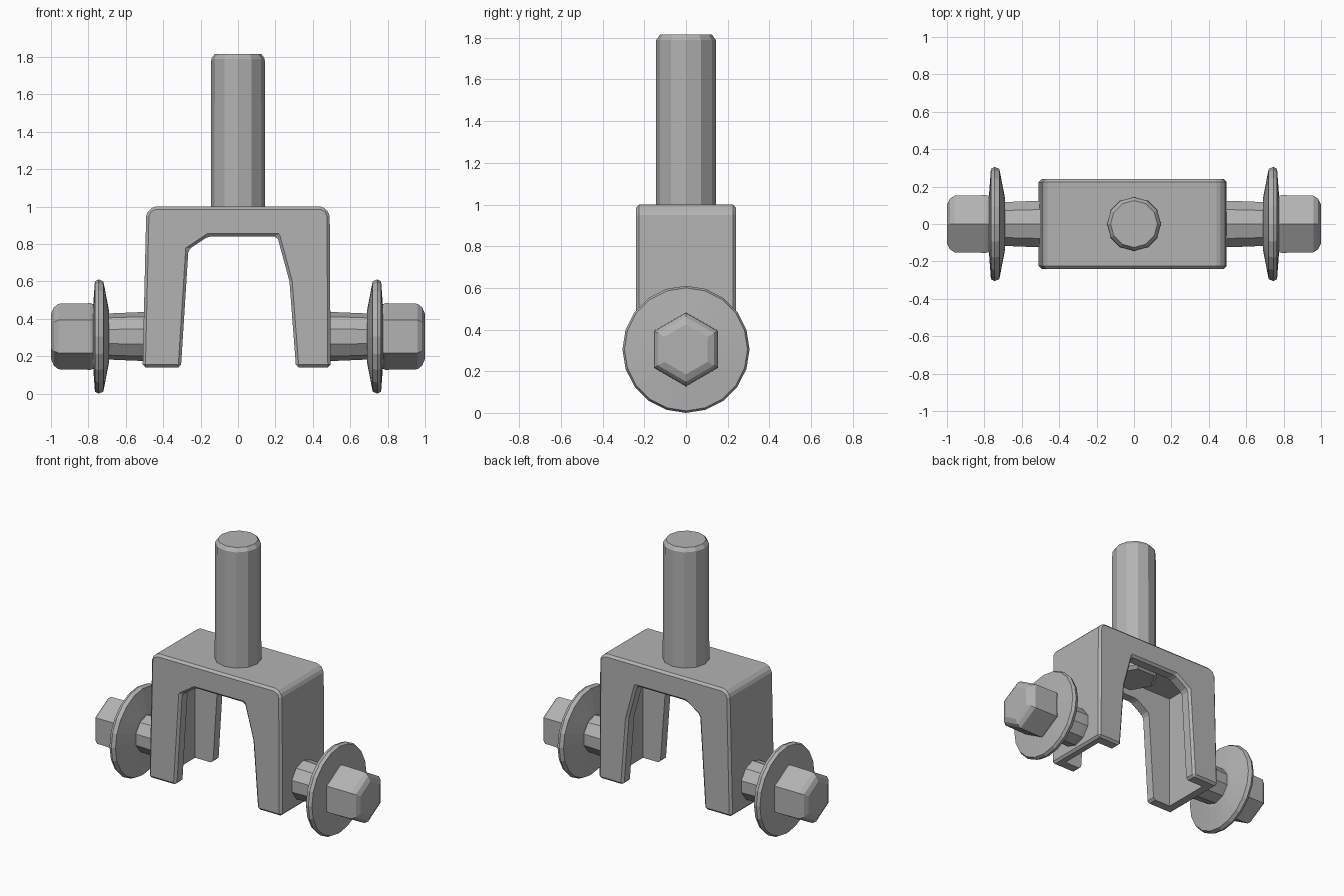
import bpy, bmesh, math
from mathutils import Matrix

cube = bpy.data.objects.get("Cube")
if cube:
    bpy.data.objects.remove(cube, do_unlink=True)

# One plain metal colour
metal = bpy.data.materials.new("grey metal")
metal.use_nodes = True
colour = (0.45, 0.45, 0.45, 1)
metal.diffuse_color = colour
metal.node_tree.nodes["Principled BSDF"].inputs["Base Color"].default_value = colour


def finish(bm, name):
    bmesh.ops.recalc_face_normals(bm, faces=bm.faces)
    mesh = bpy.data.meshes.new(name)
    bm.to_mesh(mesh)
    bm.free()
    mesh.materials.append(metal)
    obj = bpy.data.objects.new(name, mesh)
    bpy.context.collection.objects.link(obj)
    return obj


def lathe(name, profile, sides, matrix, turn=0.0):
    """Closed solid made of rings (height, radius) along local z."""
    bm = bmesh.new()
    rings = []
    for h, r in profile:
        angles = [turn + math.tau * i / sides for i in range(sides)]
        rings.append([bm.verts.new((r * math.cos(a), r * math.sin(a), h)) for a in angles])
    for low, high in zip(rings, rings[1:]):
        for i in range(sides):
            j = (i + 1) % sides
            bm.faces.new((low[i], low[j], high[j], high[i]))
    bm.faces.new(rings[0][::-1])
    bm.faces.new(rings[-1])
    bm.transform(matrix)
    return finish(bm, name)


def box(name, low, high):
    bm = bmesh.new()
    bmesh.ops.create_cube(bm, size=1)
    for v in bm.verts:
        v.co = [(a + b) / 2 + c * (b - a) for a, b, c in zip(low, high, v.co)]
    return finish(bm, name)


# Yoke: fork outline drawn through its depth, edges softened
outline = [(-0.51, 0.14), (-0.49, 1.0), (0.49, 1.0), (0.495, 0.14),
           (0.31, 0.14), (0.275, 0.6), (0.21, 0.84),
           (-0.16, 0.84), (-0.265, 0.77), (-0.305, 0.14)]
bm = bmesh.new()
face = bm.faces.new([bm.verts.new((x, -0.24, z)) for x, z in outline])
extruded = bmesh.ops.extrude_face_region(bm, geom=[face])["geom"]
bmesh.ops.translate(bm, vec=(0, 0.48, 0),
                    verts=[g for g in extruded if isinstance(g, bmesh.types.BMVert)])
bmesh.ops.recalc_face_normals(bm, faces=bm.faces)
top_corners = [e for e in bm.edges
               if all(v.co.z > 0.99 for v in e.verts) and abs(e.verts[0].co.x - e.verts[1].co.x) < 0.01]
bmesh.ops.bevel(bm, geom=top_corners, offset=0.05, segments=2, profile=0.5, affect='EDGES')
yoke = finish(bm, "yoke")
soften = yoke.modifiers.new("soft edges", 'BEVEL')
soften.width = 0.015
soften.segments = 1

# Hollow between the front and back plates, open inward and downward
hollow = box("yoke_hollow_cutter", (-0.44, -0.165, -0.1), (0.44, 0.165, 0.94))
hollow.hide_render = True
hollow.display_type = 'WIRE'
cut = yoke.modifiers.new("hollow", 'BOOLEAN')
cut.operation = 'DIFFERENCE'
cut.solver = 'EXACT'
cut.object = hollow
# Keep the cut geometry on the yoke, then drop the cutter
evaluated = yoke.evaluated_get(bpy.context.evaluated_depsgraph_get())
mesh = bpy.data.meshes.new_from_object(evaluated)
yoke.modifiers.clear()
yoke.data = mesh
bpy.data.objects.remove(hollow, do_unlink=True)

# Stem and its head under the bridge
lathe("stem", [(0.93, 0.145), (1.79, 0.143), (1.815, 0.125)], 12, Matrix())
lathe("stem_head", [(0.85, 0.14), (0.87, 0.165), (0.95, 0.165)], 6, Matrix())

# Side bolts: shank, dished washer and hex head, one on each side
for side, label in ((1, "left"), (-1, "right")):
    place = Matrix.Translation((0, 0, 0.305)) @ Matrix.Rotation(side * math.pi / 2, 4, 'Y')
    lathe(label + "_shank", [(0.45, 0.13), (0.53, 0.13), (0.72, 0.122)], 10, place)
    lathe(label + "_washer", [(0.69, 0.14), (0.72, 0.295), (0.745, 0.305),
                              (0.765, 0.295), (0.775, 0.16)], 20, place)
    lathe(label + "_hex_head", [(0.75, 0.165), (0.79, 0.178), (0.96, 0.175),
                                (0.985, 0.155), (1.0, 0.12)], 6, place)
